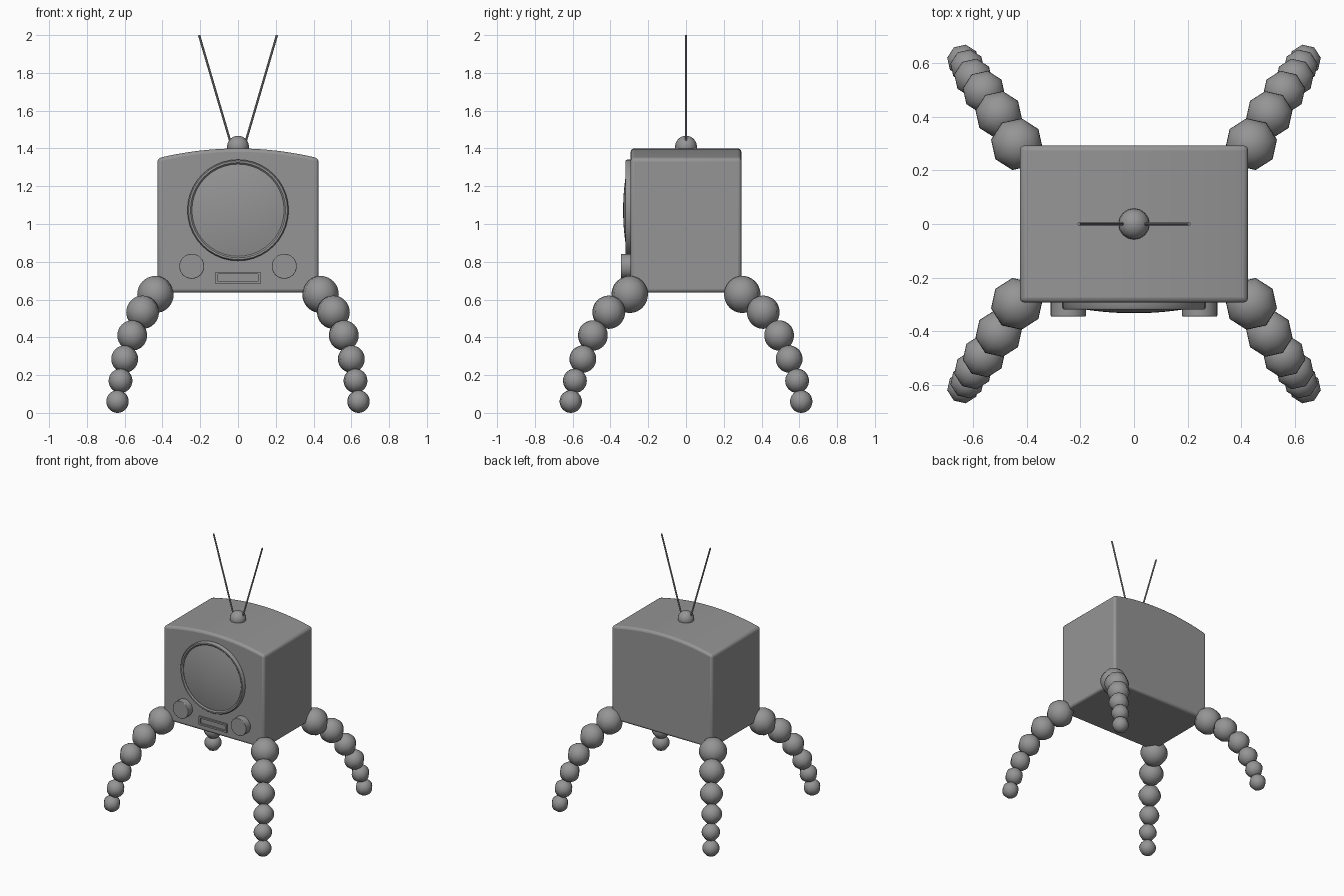
import bpy, bmesh, math
from mathutils import Vector, Matrix

if "Cube" in bpy.data.objects:
    bpy.data.objects.remove(bpy.data.objects["Cube"])

grey = bpy.data.materials.new("mid_grey")
grey.diffuse_color = (0.3, 0.3, 0.3, 1)
grey.use_nodes = True
grey.node_tree.nodes["Principled BSDF"].inputs["Base Color"].default_value = grey.diffuse_color


def finish(name, bm, angle=40, bevel=0):
    """Turn a bmesh into a named, coloured, smooth-shaded object."""
    bmesh.ops.recalc_face_normals(bm, faces=bm.faces[:])
    me = bpy.data.meshes.new(name)
    bm.to_mesh(me)
    bm.free()
    me.materials.append(grey)
    ob = bpy.data.objects.new(name, me)
    bpy.context.collection.objects.link(ob)
    bpy.ops.object.select_all(action='DESELECT')
    bpy.context.view_layer.objects.active = ob
    ob.select_set(True)
    if bevel:
        mod = ob.modifiers.new("bevel", 'BEVEL')
        mod.width = bevel
        mod.segments = 3
        mod.limit_method = 'ANGLE'
        mod.angle_limit = math.radians(40)
    bpy.ops.object.shade_smooth_by_angle(angle=math.radians(angle))
    return ob


def sphere(name, loc, r, seg, rings, turn=0):
    bm = bmesh.new()
    m = Matrix.Translation(loc) @ Matrix.Rotation(turn, 4, 'Z')
    bmesh.ops.create_uvsphere(bm, u_segments=seg, v_segments=rings, radius=r, matrix=m)
    return finish(name, bm, 60)


def tube(name, a, b, r, seg, bevel=0):
    a, b = Vector(a), Vector(b)
    d = b - a
    bm = bmesh.new()
    m = Matrix.Translation((a + b) / 2) @ d.to_track_quat('Z', 'Y').to_matrix().to_4x4()
    bmesh.ops.create_cone(bm, cap_ends=True, segments=seg, radius1=r, radius2=r,
                          depth=d.length, matrix=m)
    return finish(name, bm, 40, bevel)


def lathe_y(name, profile, z, seg, closed=False):
    """Spin (radius, y) points around a front-to-back axis at height z."""
    bm = bmesh.new()
    vs = [bm.verts.new((r, y, z)) for r, y in profile]
    es = [bm.edges.new(p) for p in zip(vs, vs[1:])]
    if closed:
        es.append(bm.edges.new((vs[-1], vs[0])))
    bmesh.ops.spin(bm, geom=vs + es, cent=(0, 0, z), axis=(0, 1, 0),
                   angle=2 * math.pi, steps=seg, use_merge=True)
    bmesh.ops.remove_doubles(bm, verts=bm.verts[:], dist=1e-5)
    return finish(name, bm)


def box(bm, x0, x1, y0, y1, z0, z1):
    m = Matrix.Translation(((x0 + x1) / 2, (y0 + y1) / 2, (z0 + z1) / 2))
    m = m @ Matrix.Diagonal((x1 - x0, y1 - y0, z1 - z0, 1))
    bmesh.ops.create_cube(bm, size=1, matrix=m)


# Cabinet: box profile with an arched top, extruded front to back
W, FRONT, BACK, BASE = 0.426, -0.293, 0.293, 0.637
bm = bmesh.new()
top = [(W * t / 8, 1.40 - 0.052 * (t / 8) ** 2) for t in range(8, -9, -1)]
outline = [(-W, BASE), (W, BASE)] + top
face = bm.faces.new([bm.verts.new((x, FRONT, z)) for x, z in outline])
ext = bmesh.ops.extrude_face_region(bm, geom=[face])
bmesh.ops.translate(bm, vec=(0, BACK - FRONT, 0),
                    verts=[v for v in ext['geom'] if isinstance(v, bmesh.types.BMVert)])
finish("cabinet", bm, 40, 0.018)

# Round screen: rim and bulging glass
SZ = 1.073
lathe_y("screen_rim", [(0.268, -0.28), (0.268, -0.312), (0.262, -0.32), (0.252, -0.32),
                       (0.244, -0.312), (0.244, -0.28)], SZ, 40, True)
glass = [(0.246 * t / 8, -0.333 + 0.025 * (t / 8) ** 2) for t in range(9)]
lathe_y("screen_glass", glass, SZ, 40)

# Control knobs
for s, side in ((-1, "left"), (1, "right")):
    tube(side + "_knob", (s * 0.245, -0.28, 0.776), (s * 0.245, -0.345, 0.776), 0.066, 32, 0.004)

# Slot frame under the screen
bm = bmesh.new()
for s in (-1, 1):
    box(bm, *sorted((s * 0.106, s * 0.118)), -0.306, -0.285, 0.683, 0.747)
    box(bm, -0.106, 0.106, -0.306, -0.285, *((0.735, 0.747) if s > 0 else (0.683, 0.695)))
finish("slot_frame", bm)

# Aerial: ball and two rods
sphere("aerial_ball", (0, 0, 1.409), 0.058, 16, 12)
for s, side in ((-1, "left"), (1, "right")):
    tube(side + "_aerial_rod", (s * 0.036, 0, 1.42), (s * 0.206, 0, 2.0), 0.006, 8)

# Four legs, each a chain of shrinking beads: x, y, z, radius
beads = [(0.437, 0.298, 0.627, 0.098), (0.505, 0.409, 0.533, 0.088),
         (0.560, 0.493, 0.410, 0.080), (0.600, 0.546, 0.285, 0.072),
         (0.622, 0.588, 0.170, 0.064), (0.638, 0.610, 0.060, 0.060)]
for sx, lr in ((-1, "left"), (1, "right")):
    for sy, fb in ((-1, "front"), (1, "back")):
        for i, (x, y, z, r) in enumerate(beads):
            sphere(f"{fb}_{lr}_leg_bead_{i + 1}", (sx * x, sy * y, z), r, 8, 16,
                   sx * sy * math.radians(10))
